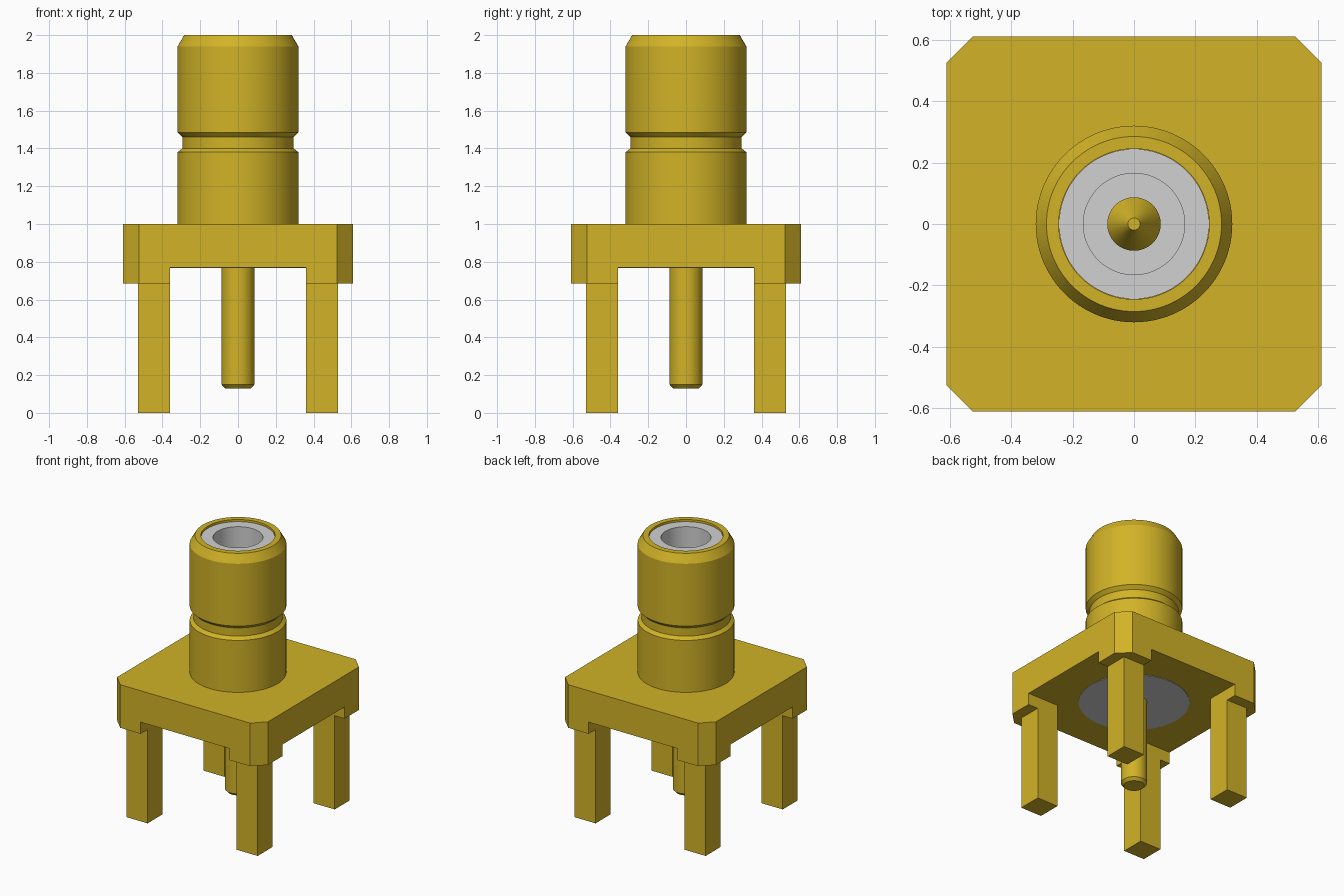
import bpy
import bmesh
import math

cube = bpy.data.objects.get("Cube")
if cube:
    bpy.data.objects.remove(cube, do_unlink=True)


def make_material(name, color):
    mat = bpy.data.materials.new(name)
    mat.use_nodes = True
    mat.diffuse_color = color
    mat.node_tree.nodes["Principled BSDF"].inputs["Base Color"].default_value = color
    return mat


gold = make_material("gold plating", (0.64, 0.45, 0.02, 1))
grey = make_material("pale grey insulator", (0.64, 0.64, 0.64, 1))


def finish(name, bm, mat, smooth=False):
    bmesh.ops.remove_doubles(bm, verts=bm.verts, dist=1e-5)
    bmesh.ops.recalc_face_normals(bm, faces=bm.faces)
    mesh = bpy.data.meshes.new(name)
    bm.to_mesh(mesh)
    bm.free()
    obj = bpy.data.objects.new(name, mesh)
    bpy.context.collection.objects.link(obj)
    mesh.materials.append(mat)
    bpy.ops.object.select_all(action="DESELECT")
    obj.select_set(True)
    bpy.context.view_layer.objects.active = obj
    if smooth:
        bpy.ops.object.shade_smooth_by_angle(angle=math.radians(20))
    return obj


def prism(name, outline, z0, z1, mat):
    """Extrude a flat outline from z0 up to z1."""
    bm = bmesh.new()
    face = bm.faces.new([bm.verts.new((x, y, z0)) for x, y in outline])
    top = bmesh.ops.extrude_face_region(bm, geom=[face])["geom"]
    verts = [v for v in top if isinstance(v, bmesh.types.BMVert)]
    bmesh.ops.translate(bm, verts=verts, vec=(0, 0, z1 - z0))
    return finish(name, bm, mat)


def box(name, x0, x1, y0, y1, z0, z1, mat):
    return prism(name, [(x0, y0), (x1, y0), (x1, y1), (x0, y1)], z0, z1, mat)


def lathe(name, profile, mat, closed=False, steps=96):
    """Spin (radius, z) points about the vertical axis."""
    bm = bmesh.new()
    verts = [bm.verts.new((r, 0, z)) for r, z in profile]
    edges = [bm.edges.new(pair) for pair in zip(verts, verts[1:])]
    if closed:
        edges.append(bm.edges.new((verts[-1], verts[0])))
    bmesh.ops.spin(bm, geom=verts + edges, cent=(0, 0, 0), axis=(0, 0, 1),
                   angle=math.tau, steps=steps, use_duplicate=False)
    return finish(name, bm, mat, smooth=True)


HALF, CUT = 0.61, 0.525          # plate half width, start of its corner cuts
INNER, OUTER = 0.36, 0.53        # leg extents
FOOT, UNDER, TOP = 0.685, 0.77, 1.0

# Base plate with cut corners; a cross-shaped channel leaves four corner pads
outline = [(CUT, -HALF), (HALF, -CUT), (HALF, CUT), (CUT, HALF),
           (-CUT, HALF), (-HALF, CUT), (-HALF, -CUT), (-CUT, -HALF)]
base = prism("base_plate", outline, FOOT, TOP, gold)
for wx, wy in ((INNER, 1), (1, INNER)):
    cutter = box("channel_cutter", -wx, wx, -wy, wy, 0.5, UNDER, gold)
    cutter.hide_render = True
    bpy.context.view_layer.objects.active = base
    mod = base.modifiers.new("channel", "BOOLEAN")
    mod.operation = "DIFFERENCE"
    mod.solver = "EXACT"
    mod.object = cutter
    bpy.ops.object.modifier_apply(modifier=mod.name)
    bpy.data.objects.remove(cutter, do_unlink=True)

# Four square legs
for sx, side in ((1, "left"), (-1, "right")):
    for sy, end in ((-1, "front"), (1, "back")):
        box(f"{end}_{side}_leg", sx * INNER, sx * OUTER,
            sy * INNER, sy * OUTER, 0, FOOT, gold)

# Hollow barrel with snap groove and bevelled rim
lathe("barrel", [(0.245, TOP), (0.32, TOP), (0.32, 1.38), (0.295, 1.40),
                 (0.295, 1.46), (0.32, 1.485), (0.32, 1.94), (0.285, 2.0),
                 (0.245, 2.0)], gold, closed=True)

# Insulating sleeve inside the barrel
lathe("insulator_sleeve", [(0, TOP), (0.244, TOP), (0.244, 1.985), (0.165, 1.985),
                           (0.165, 1.4), (0, 1.4)], grey)

# Insulator face under the plate
lathe("insulator_base", [(0, UNDER - 0.003), (0.367, UNDER - 0.003),
                         (0.367, UNDER + 0.05), (0, UNDER + 0.05)], grey)

# Centre pin with pointed top and bevelled lower end
lathe("centre_pin", [(0, 0.13), (0.068, 0.13), (0.087, 0.15), (0.087, 1.62),
                     (0.02, 1.75), (0, 1.75)], gold, steps=64)
